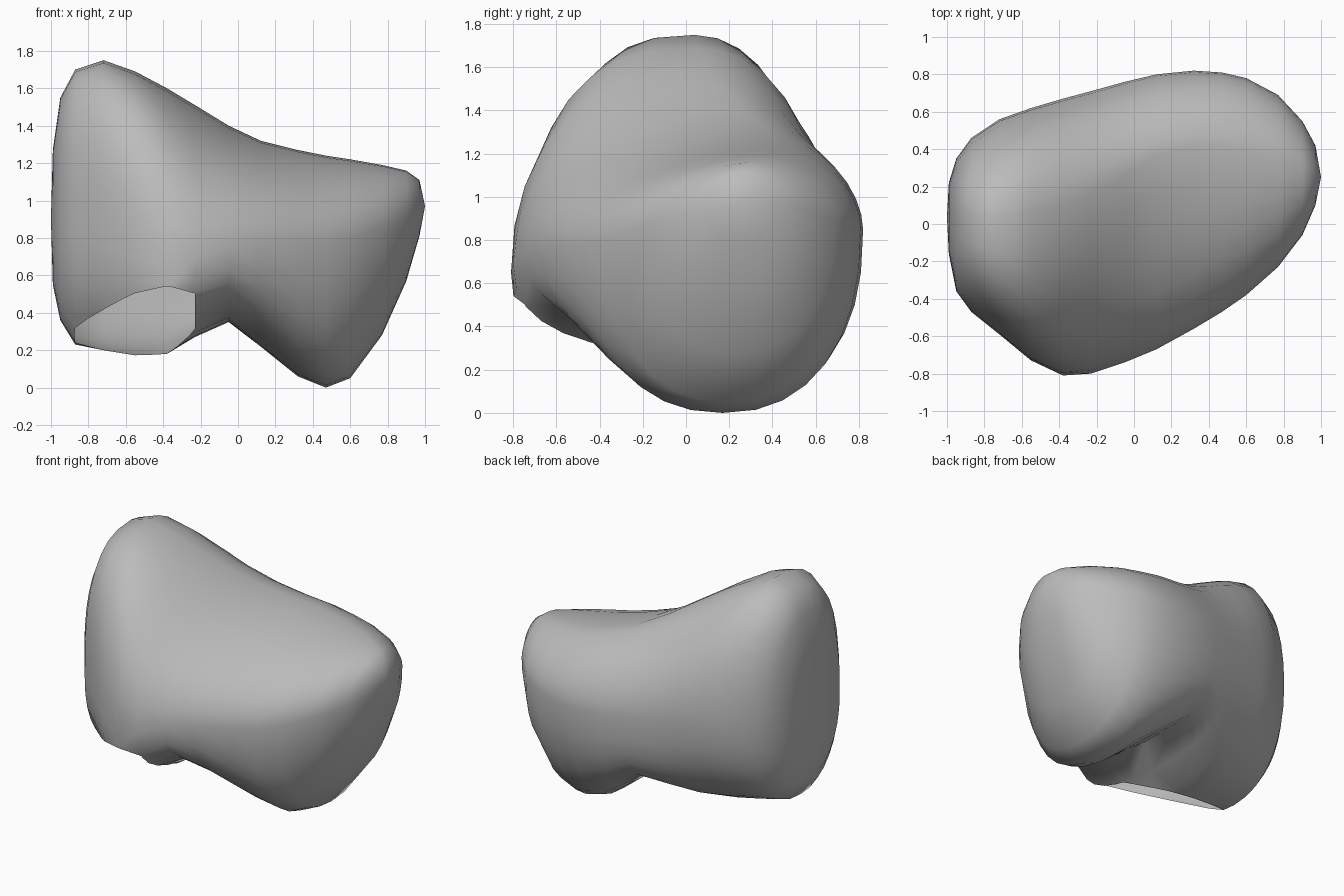
import bpy, bmesh, math
from mathutils import Vector

cube = bpy.data.objects.get("Cube")
if cube:
    bpy.data.objects.remove(cube, do_unlink=True)

stone = bpy.data.materials.new("warm_grey")
stone.use_nodes = True
GREY = (0.5, 0.5, 0.5, 1)
stone.diffuse_color = GREY
stone.node_tree.nodes["Principled BSDF"].inputs["Base Color"].default_value = GREY

# Cross-sections along x: x, front y, its z, back y, its z, top z, its y, bottom z, its y
SECTIONS = [
    (-0.99, -0.16, 0.90, 0.22, 0.90, 1.27, 0.05, 0.55, 0.05),
    (-0.95, -0.36, 0.85, 0.35, 0.90, 1.55, 0.05, 0.36, 0.02),
    (-0.87, -0.47, 0.80, 0.46, 0.90, 1.70, 0.05, 0.23, -0.04),
    (-0.72, -0.59, 0.75, 0.56, 0.90, 1.75, 0.04, 0.20, -0.08),
    (-0.55, -0.73, 0.68, 0.62, 0.90, 1.69, 0.06, 0.17, -0.10),
    (-0.38, -0.81, 0.65, 0.67, 0.90, 1.60, 0.10, 0.18, -0.05),
    (-0.23, -0.80, 0.69, 0.71, 0.88, 1.51, 0.16, 0.27, 0.17),
    (-0.05, -0.74, 0.75, 0.76, 0.86, 1.40, 0.26, 0.35, 0.38),
    (0.12, -0.67, 0.78, 0.80, 0.85, 1.32, 0.36, 0.22, 0.33),
    (0.32, -0.56, 0.78, 0.82, 0.85, 1.27, 0.42, 0.06, 0.22),
    (0.47, -0.47, 0.78, 0.81, 0.86, 1.24, 0.42, 0.00, 0.17),
    (0.60, -0.38, 0.80, 0.78, 0.88, 1.22, 0.40, 0.05, 0.19),
    (0.77, -0.23, 0.85, 0.69, 0.90, 1.19, 0.36, 0.28, 0.23),
    (0.90, -0.06, 0.90, 0.55, 0.95, 1.16, 0.30, 0.57, 0.25),
    (0.97, 0.10, 0.95, 0.42, 0.97, 1.11, 0.27, 0.81, 0.25),
]
SIDES = 32


def section(x, fy, fz, by, bz, tz, ty, uz, uy):
    """Four rounded quarters joining the back, top, front and bottom points."""
    back, top, front, under = (by, bz), (ty, tz), (fy, fz), (uy, uz)
    # Tall lobe has a fuller front brow; the waist has squarer lower edges
    tall = min(1, max(0, (-0.2 - x) / 0.4))
    waist = math.exp(-((x + 0.08) / 0.3) ** 2)
    quarters = [(back, top, 1.12 - 0.15 * tall), (top, front, 1.04 - 0.3 * tall),
                (front, under, 0.9 - 0.15 * waist), (under, back, 0.88 - 0.2 * waist)]
    points = []
    for q, (a, b, power) in enumerate(quarters):
        for i in range(SIDES // 4):
            t = math.pi / 2 * i / (SIDES // 4)
            c, s = math.cos(t) ** power, math.sin(t) ** power
            if q % 2 == 0:      # side point to top or bottom point
                y, z = b[0] + (a[0] - b[0]) * c, a[1] + (b[1] - a[1]) * s
            else:               # top or bottom point to side point
                y, z = a[0] + (b[0] - a[0]) * s, b[1] + (a[1] - b[1]) * c
            points.append(Vector((x, y, z)))
    return points


# Saddle-shaped body: loft the sections and round off both ends
bm = bmesh.new()
rings = [[bm.verts.new(p) for p in section(*s)] for s in SECTIONS]
for a, b in zip(rings, rings[1:]):
    for i in range(SIDES):
        j = (i + 1) % SIDES
        bm.faces.new((a[i], a[j], b[j], b[i]))
for ring, tip in ((rings[0], (-1.0, 0.04, 0.9)), (rings[-1], (1.0, 0.25, 0.97))):
    v = bm.verts.new(tip)
    for i in range(SIDES):
        bm.faces.new((ring[i], ring[(i + 1) % SIDES], v))
bmesh.ops.recalc_face_normals(bm, faces=bm.faces[:])

# Slanted opening under the taller lobe
rim = Vector((-0.5, -0.7, 0.5))
slope = Vector((0.08, 0.52, 1.0)).normalized()
lobe = [f for f in bm.faces if f.calc_center_median().x < -0.23]
geom = set(lobe)
for f in lobe:
    geom.update(f.edges, f.verts)
bmesh.ops.bisect_plane(bm, geom=list(geom), plane_co=rim, plane_no=slope)
hole = []
for f in bm.faces:
    centre = f.calc_center_median()
    if centre.x < -0.23 and centre.y < 0 and (centre - rim).dot(slope) < -0.001:
        hole.append(f)
bmesh.ops.delete(bm, geom=hole, context='FACES')

mesh = bpy.data.meshes.new("saddle_body")
bm.to_mesh(mesh)
bm.free()
mesh.materials.append(stone)
body = bpy.data.objects.new("saddle_body", mesh)
bpy.context.collection.objects.link(body)
bpy.context.view_layer.objects.active = body
body.select_set(True)
bpy.ops.object.shade_smooth_by_angle(angle=math.radians(60))
